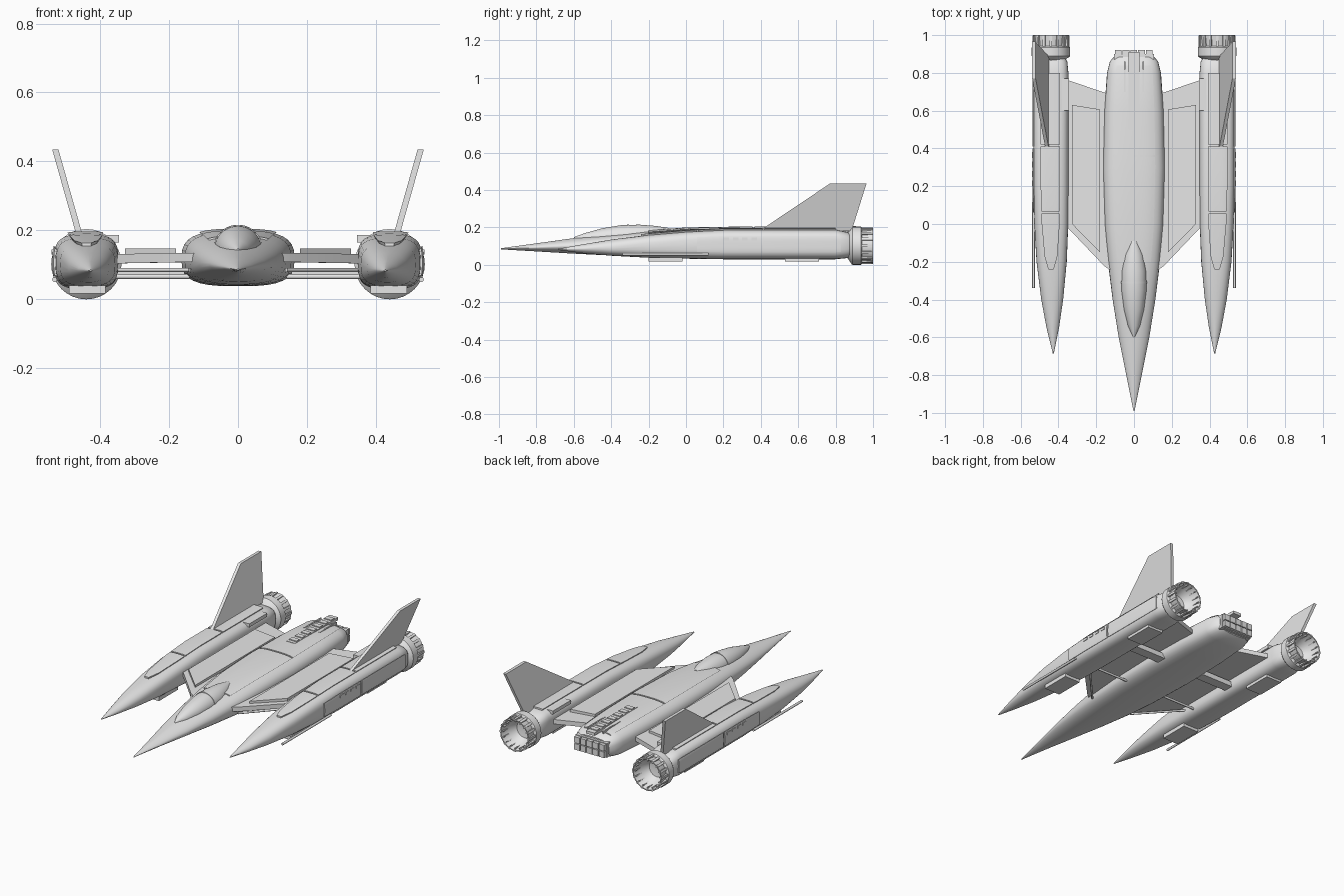
import bpy, bmesh, math
from mathutils import Vector, Matrix

if "Cube" in bpy.data.objects:
    bpy.data.objects.remove(bpy.data.objects["Cube"])

grey = bpy.data.materials.new("light_grey")
grey.diffuse_color = (0.8, 0.8, 0.8, 1)
grey.use_nodes = True
grey.node_tree.nodes["Principled BSDF"].inputs["Base Color"].default_value = grey.diffuse_color


def finish(name, bm, mirror=False):
    bmesh.ops.recalc_face_normals(bm, faces=bm.faces)
    me = bpy.data.meshes.new(name)
    bm.to_mesh(me)
    bm.free()
    ob = bpy.data.objects.new(name, me)
    bpy.context.collection.objects.link(ob)
    me.materials.append(grey)
    if mirror:
        ob.modifiers.new("Mirror", 'MIRROR').use_mirror_merge = False
    return ob


def skin(bm, rings):
    """Join rings of points into a closed, capped body."""
    vs = [[bm.verts.new(p) for p in r] for r in rings]
    n = len(vs[0])
    for a, b in zip(vs, vs[1:]):
        for i in range(n):
            bm.faces.new((a[i], a[(i + 1) % n], b[(i + 1) % n], b[i]))
    bm.faces.new(vs[0])
    bm.faces.new(vs[-1])


def section(st, angles, grow=0):
    y, cx, hw, zb, zt, zm, n = st
    out = []
    for d in angles:
        c, s = math.cos(math.radians(d)), math.sin(math.radians(d))
        x = math.copysign(abs(c) ** (2 / n), c) * (hw + grow)
        z = math.copysign(abs(s) ** (2 / n), s) * ((zt - zm if s > 0 else zm - zb) + grow)
        out.append(Vector((cx + x, y, zm + z)))
    return out


def loft(name, stations, mirror=False):
    bm = bmesh.new()
    skin(bm, [section(s, [i * 11.25 for i in range(32)]) for s in stations])
    return finish(name, bm, mirror)


def at(stations, y):
    for a, b in zip(stations, stations[1:]):
        if a[0] <= y <= b[0]:
            t = (y - a[0]) / (b[0] - a[0])
            return tuple(p + (q - p) * t for p, q in zip(a, b))


def patch(name, stations, y0, y1, a0, a1, grow, mirror=False, tip=False):
    """Raised panel that follows part of a body's cross-section."""
    ys = [y0] + [s[0] for s in stations if y0 < s[0] < y1] + [y1]
    if tip:
        ys[1:1] = [y0 + 0.02, y0 + 0.07]
        ys.sort()
    mid, half = (a0 + a1) / 2, (a1 - a0) / 2
    rings = []
    for y in ys:
        k = min(1, 0.3 + (y - y0) * 7) if tip else 1
        st = at(stations, y)
        arc = section(st, [mid + half * k * (i / 6 - 1) for i in range(13)], grow)
        c = Vector((st[1], y, st[5]))
        rings.append(arc + [arc[-1].lerp(c, 0.25), arc[0].lerp(c, 0.25)])
    bm = bmesh.new()
    skin(bm, rings)
    return finish(name, bm, mirror)


def boxes(name, items, mirror=False):
    """Boxes given as (x0, x1, y0, y1, z0, z1)."""
    bm = bmesh.new()
    for x0, x1, y0, y1, z0, z1 in items:
        m = Matrix.Translation(((x0 + x1) / 2, (y0 + y1) / 2, (z0 + z1) / 2)) @ \
            Matrix.Diagonal((x1 - x0, y1 - y0, z1 - z0, 1))
        bmesh.ops.create_cube(bm, size=1, matrix=m)
    return finish(name, bm, mirror)


def slab(name, pts, offset):
    bm = bmesh.new()
    o = Vector(offset)
    skin(bm, [[Vector(p) for p in pts], [Vector(p) + o for p in pts]])
    return finish(name, bm, True)


def rod(name, p, q, r, mirror=True):
    p, q = Vector(p), Vector(q)
    bm = bmesh.new()
    m = Matrix.Translation((p + q) / 2) @ (q - p).to_track_quat('Z', 'Y').to_matrix().to_4x4()
    bmesh.ops.create_cone(bm, cap_ends=True, segments=12, radius1=r, radius2=r,
                          depth=(q - p).length, matrix=m)
    return finish(name, bm, mirror)


# Central fuselage: y, centre x, half width, bottom, top, middle, squareness
hull = [(-.99, 0, .003, .083, .089, .086, 1.4), (-.8, 0, .041, .072, .115, .093, 1.6),
        (-.6, 0, .081, .06, .143, .1, 1.8), (-.4, 0, .113, .05, .163, .105, 2.2),
        (-.2, 0, .138, .043, .18, .11, 2.6), (0, 0, .155, .04, .195, .113, 2.9),
        (.3, 0, .164, .038, .2, .115, 3), (.6, 0, .157, .04, .2, .115, 3),
        (.8, 0, .143, .045, .195, .115, 3), (.86, 0, .128, .055, .185, .115, 3),
        (.885, 0, .108, .068, .168, .115, 3)]
loft("fuselage", hull)
patch("front_back_panel", hull, -.2, .355, 57, 123, .005)
patch("rear_back_panel", hull, .365, .84, 57, 123, .005)

# Cockpit canopy and its frame
canopy = [(-.6, 0, .004, .13, .148, .14, 2), (-.54, 0, .032, .13, .17, .142, 2),
          (-.45, 0, .054, .13, .195, .145, 2), (-.35, 0, .067, .13, .212, .15, 2),
          (-.25, 0, .066, .13, .215, .155, 2), (-.16, 0, .05, .14, .208, .165, 2),
          (-.09, 0, .02, .15, .197, .17, 2)]
loft("canopy", canopy)
patch("canopy_frame", canopy, -.316, -.304, 5, 175, .003)

# Dorsal spine with stepped blocks
boxes("dorsal_spine", [(-.028, .028, .5, .91, .19, .207)] +
      [(-.024, .024, .52 + i * .055, .55 + i * .055, .2, .212) for i in range(7)] +
      [(sx - .004, sx + .004, .7, .86, .19, .204) for sx in (-.05, .05)])

# Rear thruster grid
boxes("rear_thruster_block", [(-.105, .105, .87, .9, .075, .16)])
boxes("rear_thruster_cells", [(-.101 + i * .041, -.065 + i * .041, .895, .92,
                               .079 + j * .041, .115 + j * .041)
                              for i in range(5) for j in range(2)])

# Side nacelles
pod = [(-.685, .427, .003, .08, .086, .083, 1.4), (-.55, .43, .033, .062, .11, .086, 1.7),
       (-.4, .433, .058, .049, .135, .09, 2.2), (-.2, .436, .08, .038, .16, .1, 2.8),
       (0, .438, .09, .033, .178, .105, 3.2), (.2, .44, .093, .03, .188, .11, 3.4),
       (.8, .44, .093, .03, .188, .11, 3.4), (.86, .44, .087, .036, .176, .11, 3.2),
       (.89, .44, .07, .045, .16, .105, 2.6)]
loft("nacelle", pod, True)
patch("nacelle_top_front", pod, -.24, .055, 70, 106, .009, True, True)
patch("nacelle_top_middle", pod, .065, .41, 70, 106, .009, True)
patch("nacelle_top_rear", pod, .42, .8, 70, 106, .009, True)
patch("nacelle_side_front", pod, .06, .4, -18, 20, .005, True)
patch("nacelle_side_rear", pod, .41, .83, -18, 20, .005, True)
boxes("nacelle_side_vents", [(.53, .541, .2 + i * .05, .23 + i * .05, .13, .145)
                             for i in range(4)], True)
boxes("nacelle_inner_fairing", [(.345, .385, .6, .77, .165, .186)], True)
boxes("nacelle_belly_pads", [(.385, .49, y, y + .18, .017, .04) for y in (-.2, .53)], True)
rod("gun_barrel", (.532, -.34, .057), (.532, .12, .057), .007)

# Wings between the fuselage and nacelles
slab("wing", [(.12, -.25, .108), (.16, -.22, .108), (.36, -.01, .104), (.36, .765, .104),
              (.12, .683, .108)], (0, 0, .027))
slab("wing_panel", [(.18, -.15, .13), (.328, 0, .13), (.328, .63, .13), (.18, .607, .13)],
     (0, 0, .018))
rod("wing_leading_rod", (.14, -.2, .085), (.36, .04, .085), .006)
rod("wing_cross_rod", (.14, .1, .066), (.36, .1, .066), .007)
boxes("wing_beam", [(.14, .36, .38, .44, .06, .09)], True)

# Tail fins, leaning outward
slab("tail_fin", [(.449, .39, .18), (.521, .77, .435), (.521, .965, .435), (.449, .885, .18)],
     (.018, 0, 0))

# Engine nozzles: a turned hollow profile of radius and y
prof = [(.06, .86), (.098, .885), (.102, .89), (.102, .935), (.097, .94), (.087, .942),
        (.095, 1), (.089, 1), (.076, .94), (.05, .905), (.02, .9)]
bm = bmesh.new()
skin(bm, [[Vector((.44 + r * math.cos(a * math.tau / 32), y, .102 + r * math.sin(a * math.tau / 32)))
           for a in range(32)] for r, y in prof])
finish("engine_nozzle", bm, True)

# Nozzle petals, outside and inside
bm = bmesh.new()
for i in range(16):
    turn = Matrix.Translation((.44, 0, .102)) @ Matrix.Rotation(i * math.tau / 16, 4, 'Y')
    for r, size in ((.093, (.014, .06, .01)), (.083, (.006, .05, .012))):
        bmesh.ops.create_cube(bm, size=1, matrix=turn @ Matrix.Translation((0, .969, r))
                              @ Matrix.Diagonal((*size, 1)))
finish("nozzle_petals", bm, True)

# Smooth shading with sharp edges kept
for ob in bpy.context.scene.objects:
    ob.select_set(True)
    bpy.context.view_layer.objects.active = ob
bpy.ops.object.shade_smooth_by_angle(angle=math.radians(32))
